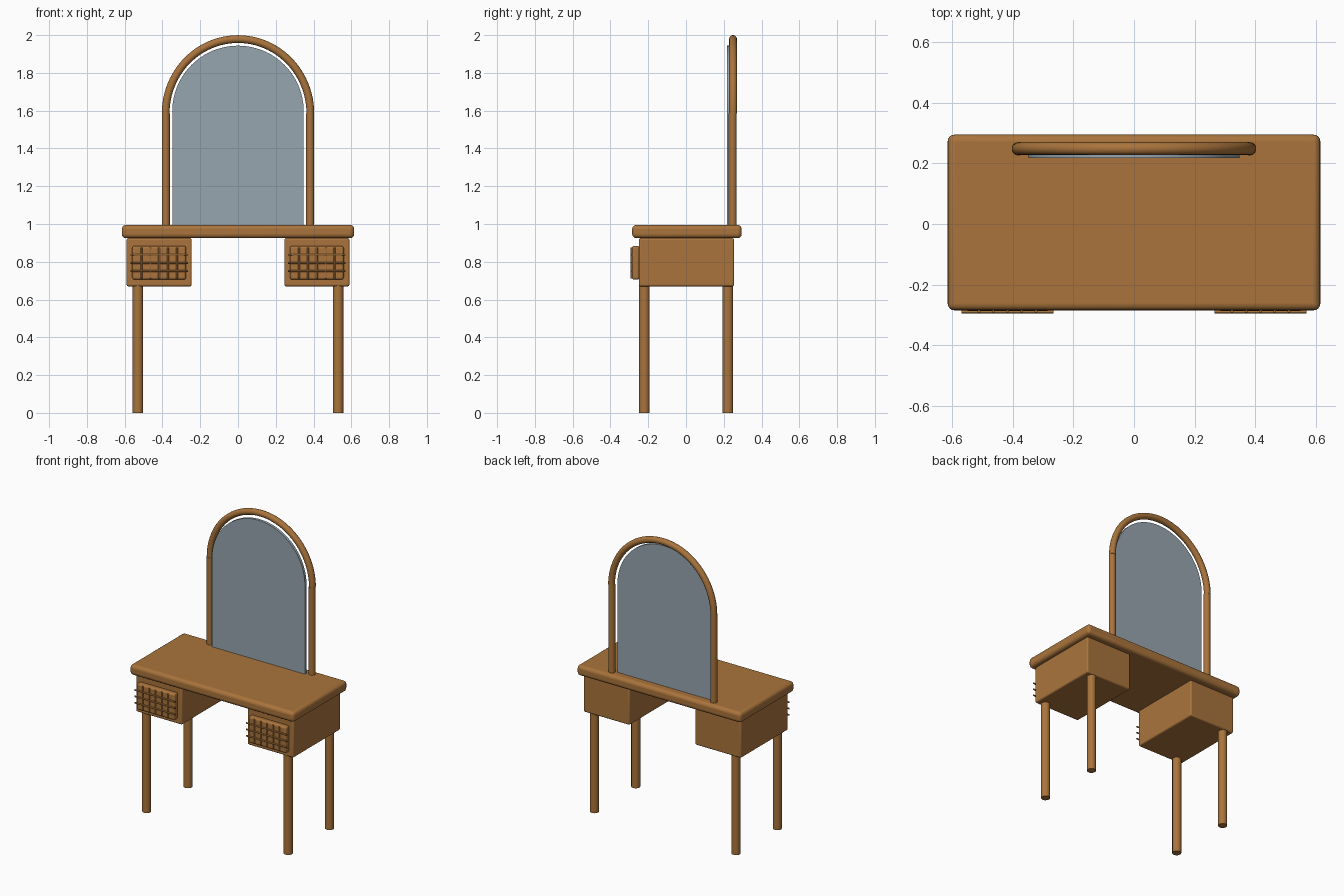
import bpy, math

cube = bpy.data.objects.get("Cube")
if cube:
    bpy.data.objects.remove(cube, do_unlink=True)


def material(name, rgb):
    m = bpy.data.materials.new(name)
    m.use_nodes = True
    m.diffuse_color = (*rgb, 1)
    m.node_tree.nodes["Principled BSDF"].inputs["Base Color"].default_value = (*rgb, 1)
    return m


WOOD = material("warm wood", (0.40, 0.175, 0.045))
GLASS = material("mirror grey", (0.31, 0.38, 0.43))


def finish(ob, name, mat):
    ob.name = name
    ob.data.materials.append(mat)
    return ob


def smooth(ob):
    bpy.ops.object.select_all(action='DESELECT')
    ob.select_set(True)
    bpy.context.view_layer.objects.active = ob
    bpy.ops.object.shade_smooth_by_angle(angle=math.radians(40))


def box(name, lo, hi, bevel):
    """Rounded box between two corners."""
    bpy.ops.mesh.primitive_cube_add(size=1, location=[(a + b) / 2 for a, b in zip(lo, hi)])
    ob = finish(bpy.context.object, name, WOOD)
    ob.scale = [b - a for a, b in zip(lo, hi)]
    bpy.ops.object.transform_apply(location=False, rotation=False, scale=True)
    mod = ob.modifiers.new("rounded edges", 'BEVEL')
    mod.width, mod.segments = bevel, 4
    smooth(ob)
    return ob


def rod(name, centre, radius, length, turn=(0, 0, 0), sides=24):
    bpy.ops.mesh.primitive_cylinder_add(vertices=sides, radius=radius, depth=length,
                                        location=centre, rotation=turn)
    ob = finish(bpy.context.object, name, WOOD)
    smooth(ob)
    return ob


# Table top
box("table_top", (-0.615, -0.285, 0.925), (0.615, 0.295, 0.995), 0.022)

# Drawer boxes, woven fronts and legs on both sides
for side, s in (("left", 1), ("right", -1)):
    def span(a, b):
        return sorted((a * s, b * s))

    x0, x1 = span(0.245, 0.59)
    box(side + "_drawer_box", (x0, -0.25, 0.67), (x1, 0.255, 0.925), 0.01)
    x0, x1 = span(0.275, 0.56)
    box(side + "_drawer_panel", (x0, -0.287, 0.705), (x1, -0.245, 0.884), 0.013)
    mid = 0.4175 * s
    for i in range(5):
        rod(f"{side}_upright_cane_{i}", (mid + (i - 2) * 0.047, -0.288, 0.794),
            0.005, 0.165, sides=10)
    for i in range(3):
        rod(f"{side}_cross_cane_{i}", (mid, -0.29, 0.794 + (i - 1) * 0.043),
            0.005, 0.305, (0, math.pi / 2, 0), sides=10)
    for end, y in (("front", -0.22), ("back", 0.222)):
        rod(f"{side}_{end}_leg", (0.53 * s, y, 0.34), 0.028, 0.68)
    rod(side + "_mirror_post", (0.382 * s, 0.247, 1.285), 0.021, 0.60)

# Half-round frame swept along an arc
ARCH_Z = 1.585
curve = bpy.data.curves.new("mirror_arch", 'CURVE')
curve.dimensions = '3D'
curve.bevel_depth, curve.bevel_resolution = 0.021, 5
curve.use_fill_caps = True
line = curve.splines.new('POLY')
STEPS = 48
line.points.add(STEPS)
for i, p in enumerate(line.points):
    a = math.pi * i / STEPS
    p.co = (0.383 * math.cos(a), 0.249, ARCH_Z + 0.394 * math.sin(a), 1)
line.use_smooth = True
arch = bpy.data.objects.new("mirror_arch", curve)
bpy.context.collection.objects.link(arch)
finish(arch, "mirror_arch", WOOD)

# Mirror plate: straight sides with a round top
outline = [(-0.348, 0.985), (0.348, 0.985)]
for i in range(STEPS + 1):
    a = math.pi * i / STEPS
    outline.append((0.348 * math.cos(a), 1.596 + 0.348 * math.sin(a)))
n = len(outline)
verts = [(x, y, z) for y in (0.218, 0.236) for x, z in outline]
faces = [list(range(n)), list(range(2 * n - 1, n - 1, -1))]
faces += [[i, i + n, (i + 1) % n + n, (i + 1) % n] for i in range(n)]
mesh = bpy.data.meshes.new("mirror_glass")
mesh.from_pydata(verts, [], faces)
glass = bpy.data.objects.new("mirror_glass", mesh)
bpy.context.collection.objects.link(glass)
finish(glass, "mirror_glass", GLASS)
smooth(glass)
